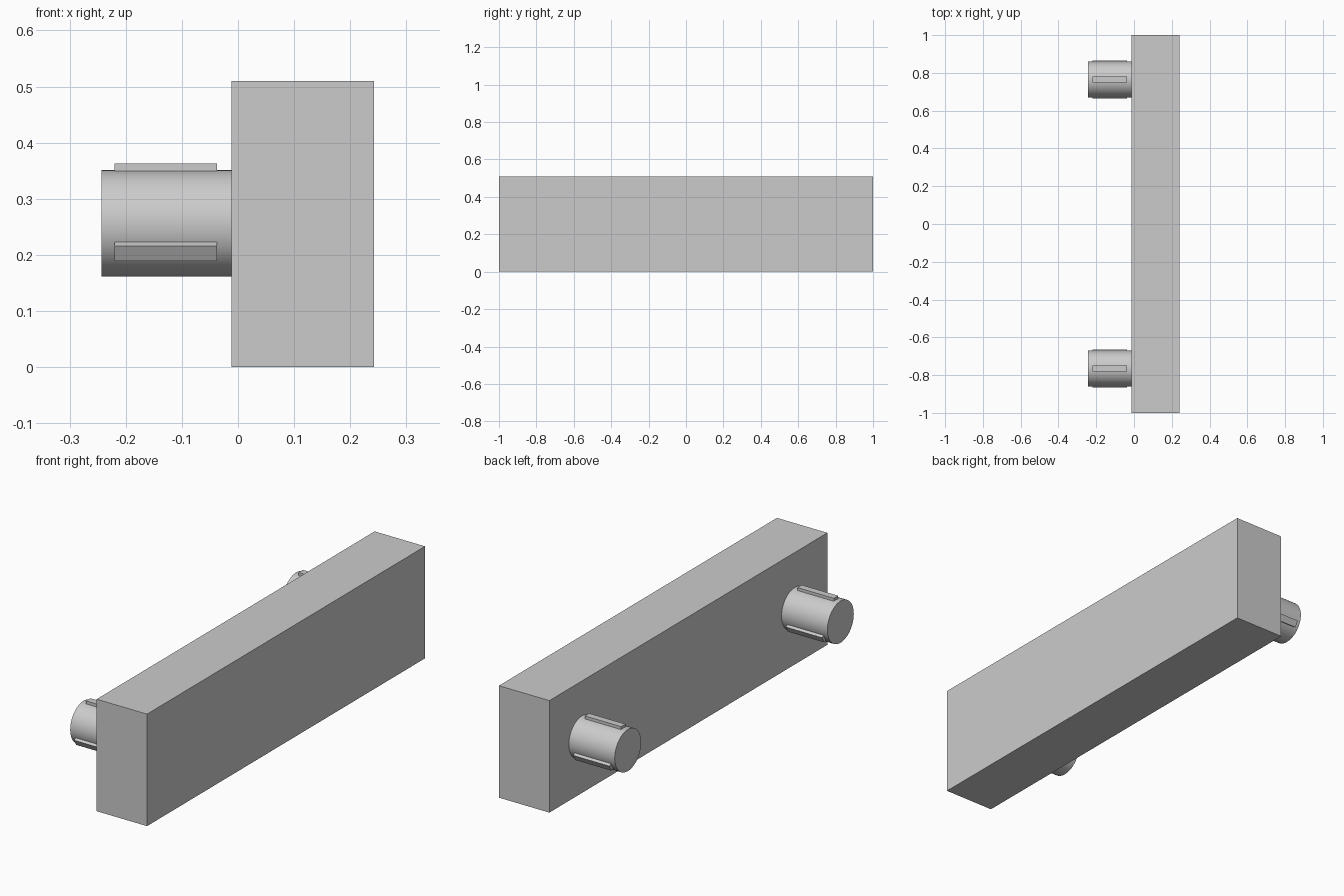
import bpy, math
from mathutils import Matrix, Vector

if "Cube" in bpy.data.objects:
    bpy.data.objects.remove(bpy.data.objects["Cube"])

grey = bpy.data.materials.new("light grey")
grey.diffuse_color = (0.6, 0.6, 0.6, 1)
grey.use_nodes = True
grey.node_tree.nodes["Principled BSDF"].inputs["Base Color"].default_value = grey.diffuse_color


def box(name, x0, x1, y0, y1, z0, z1, place=Matrix()):
    """Axis-aligned box, moved by the matrix 'place'."""
    bpy.ops.mesh.primitive_cube_add(size=1)
    ob = bpy.context.object
    ob.name = name
    size = Matrix.Diagonal((x1 - x0, y1 - y0, z1 - z0, 1))
    mid = Vector(((x0 + x1) / 2, (y0 + y1) / 2, (z0 + z1) / 2))
    ob.data.transform(place @ Matrix.Translation(mid) @ size)
    ob.data.materials.append(grey)
    return ob


# main bar
box("bar", -0.012, 0.242, -1, 1, 0, 0.51)

RADIUS, AXIS_Z = 0.095, 0.256
for side, y in (("front", -0.765), ("back", 0.765)):
    # round peg sticking out of the left face
    bpy.ops.mesh.primitive_cylinder_add(
        vertices=48, radius=RADIUS, depth=0.231,
        location=(-0.1275, y, AXIS_Z), rotation=(0, math.pi / 2, 0))
    peg = bpy.context.object
    peg.name = side + "_peg"
    peg.data.materials.append(grey)
    bpy.ops.object.shade_smooth_by_angle(angle=math.radians(30))
    # three grip ribs around the peg, one on top
    for i in range(3):
        place = (Matrix.Translation((0, y, AXIS_Z))
                 @ Matrix.Rotation(i * math.tau / 3, 4, 'X'))
        box(f"{side}_rib_{i + 1}", -0.22, -0.037, -0.0155, 0.0155,
            RADIUS - 0.006, 0.107, place)
